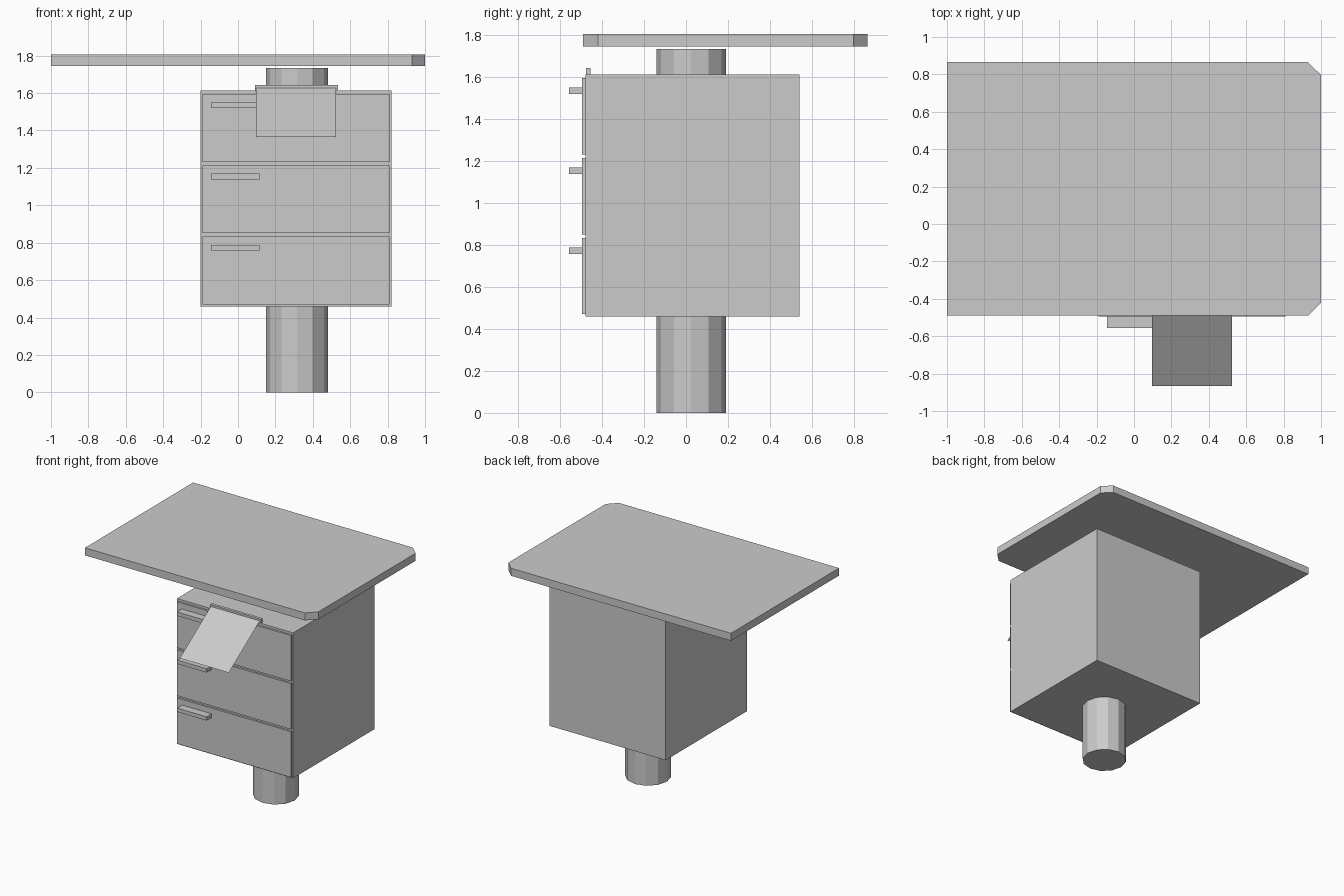
import bpy, bmesh

if "Cube" in bpy.data.objects:
    bpy.data.objects.remove(bpy.data.objects["Cube"])


def mesh_object(name, bm):
    bmesh.ops.recalc_face_normals(bm, faces=bm.faces)
    mesh = bpy.data.meshes.new(name)
    bm.to_mesh(mesh)
    bm.free()
    obj = bpy.data.objects.new(name, mesh)
    bpy.context.collection.objects.link(obj)
    return obj


def box(name, x, y, z):
    bm = bmesh.new()
    bmesh.ops.create_cube(bm, size=1)
    for v in bm.verts:
        for i, (lo, hi) in enumerate((x, y, z)):
            v.co[i] = hi if v.co[i] > 0 else lo
    return mesh_object(name, bm)


# Tabletop with two clipped corners on the right
outline = [(-1, -0.49), (0.93, -0.49), (1, -0.42), (1, 0.797), (0.93, 0.865), (-1, 0.865)]
bm = bmesh.new()
face = bm.faces.new([bm.verts.new((x, y, 1.745)) for x, y in outline])
top = bmesh.ops.extrude_face_region(bm, geom=[face])["geom"]
bmesh.ops.translate(bm, vec=(0, 0, 0.06), verts=[g for g in top if isinstance(g, bmesh.types.BMVert)])
bm.faces.ensure_lookup_table()
if not face.is_valid or all(len(e.link_faces) == 1 for e in face.edges):
    bmesh.ops.holes_fill(bm, edges=bm.edges)
mesh_object("tabletop", bm)

# Twelve-sided support column
bpy.ops.mesh.primitive_cylinder_add(vertices=12, radius=0.166, depth=1.735, location=(0.315, 0.025, 0.8675))
bpy.context.object.name = "column"

# Cabinet body
box("cabinet", (-0.2, 0.82), (-0.48, 0.54), (0.46, 1.613))

# Three drawer fronts, each with a bar handle towards the left
for i in range(3):
    z = 0.47 + i * 0.381
    box(f"drawer_front_{i + 1}", (-0.19, 0.81), (-0.495, -0.478), (z, z + 0.363))
    box(f"drawer_handle_{i + 1}", (-0.145, 0.115), (-0.557, -0.49), (z + 0.288, z + 0.318))

# Clip on the cabinet's front edge, holding a sloping sheet
box("paper_clip", (0.09, 0.535), (-0.477, -0.454), (1.612, 1.643))
bm = bmesh.new()
bm.faces.new([bm.verts.new(c) for c in (
    (0.095, -0.865, 1.365), (0.525, -0.865, 1.365), (0.525, -0.47, 1.632), (0.095, -0.47, 1.632))])
mesh_object("paper_sheet", bm)
